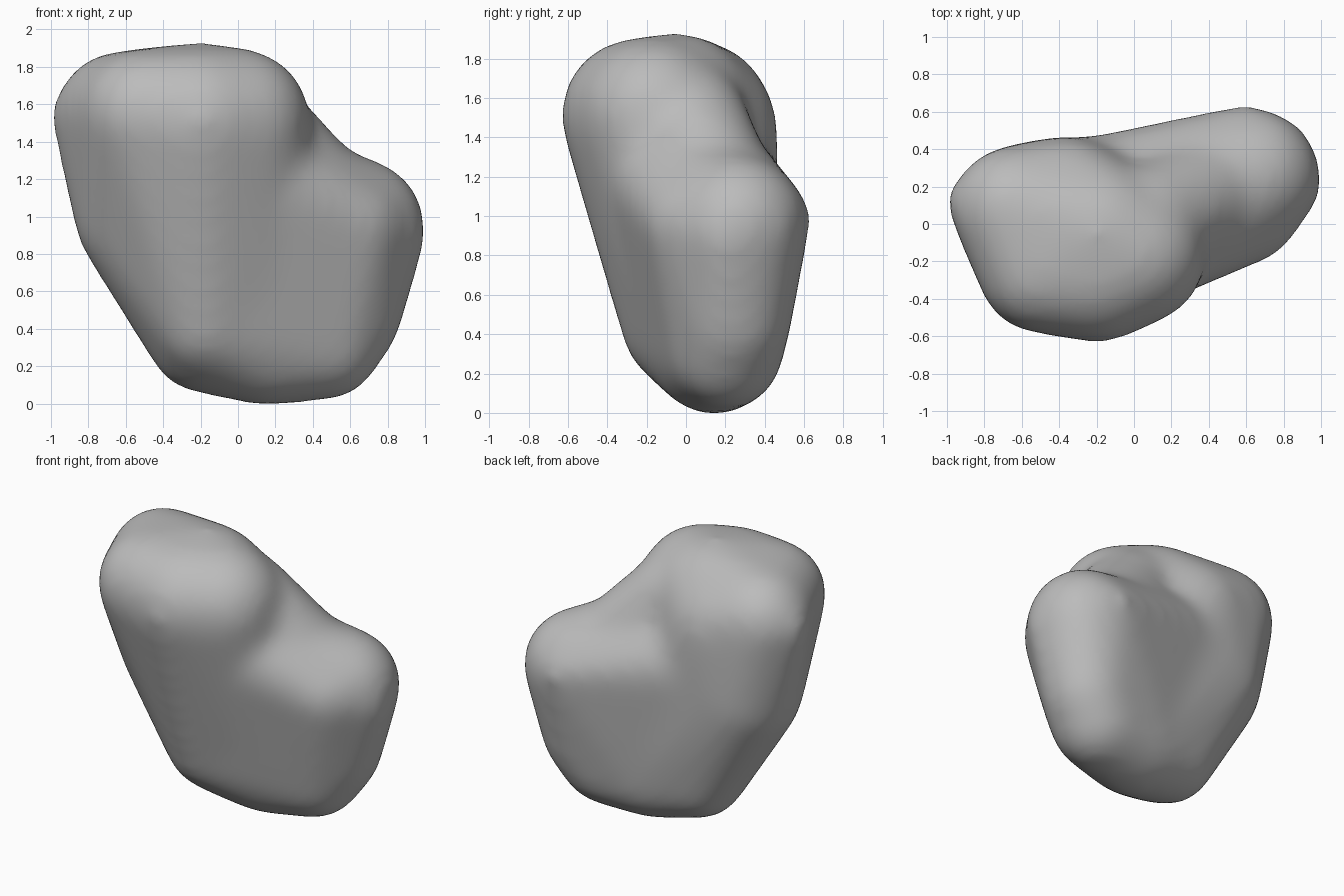
import bpy
import bmesh
from mathutils import Vector

old = bpy.data.objects.get("Cube")
if old:
    bpy.data.objects.remove(old, do_unlink=True)

# Stone colour
stone = bpy.data.materials.new("stone_grey")
stone.use_nodes = True
grey = (0.5, 0.5, 0.5, 1.0)
stone.diffuse_color = grey
shader = stone.node_tree.nodes["Principled BSDF"]
shader.inputs["Base Color"].default_value = grey
shader.inputs["Roughness"].default_value = 0.9

# Extra radius that the softening wears away again
ALLOWANCE = 0.02

# Rounded base shared by both masses: x, y, z, radius
base = [
    (-0.20, 0.11, 0.33, 0.26),
    (-0.17, -0.03, 0.43, 0.28),
    (0.14, 0.14, 0.30, 0.30),
]

# Tall mass leaning to the front
upper_mass = base + [
    (-0.64, 0.08, 1.54, 0.32),
    (-0.90, 0.13, 1.55, 0.09),
    (-0.50, -0.25, 1.55, 0.32),
    (-0.20, -0.25, 1.51, 0.37),
    (0.00, -0.16, 1.51, 0.37),
    (-0.20, -0.05, 1.53, 0.38),
    (-0.38, 0.07, 1.44, 0.38),
    (-0.50, 0.07, 1.00, 0.36),
]

# Lower shoulder reaching to the back
side_mass = base + [
    (0.47, 0.20, 0.31, 0.28),
    (0.58, 0.24, 0.47, 0.28),
    (0.64, 0.26, 0.95, 0.34),
    (0.60, 0.49, 0.99, 0.13),
    (0.87, 0.20, 0.90, 0.12),
    (0.62, 0.05, 0.95, 0.24),
    (-0.20, 0.10, 1.13, 0.35),
    (0.20, -0.03, 1.13, 0.33),
]

# Sloping saddle that joins the two tops
saddle = [(0.05, 0.00, 1.47, 0.30), (0.42, 0.16, 1.08, 0.30)]


def hull_over(bm, balls):
    """Add a convex skin wrapped around a group of balls."""
    points = []
    for x, y, z, r in balls:
        tmp = bmesh.new()
        bmesh.ops.create_icosphere(tmp, subdivisions=3, radius=r + ALLOWANCE)
        points += [v.co + Vector((x, y, z)) for v in tmp.verts]
        tmp.free()
    verts = [bm.verts.new(p) for p in points]
    bmesh.ops.convex_hull(bm, input=verts)
    loose = [v for v in bm.verts if not v.link_faces]
    bmesh.ops.delete(bm, geom=loose, context="VERTS")


bm = bmesh.new()
for mass in (upper_mass, side_mass, saddle):
    hull_over(bm, mass)
bmesh.ops.recalc_face_normals(bm, faces=bm.faces)
mesh = bpy.data.meshes.new("boulder")
bm.to_mesh(mesh)
bm.free()
boulder = bpy.data.objects.new("boulder", mesh)
bpy.context.collection.objects.link(boulder)

# Fuse the masses and soften the valleys between them
fuse = boulder.modifiers.new("fuse", "REMESH")
fuse.mode = "VOXEL"
fuse.voxel_size = 0.035
soften = boulder.modifiers.new("soften", "SMOOTH")
soften.factor = 0.5
soften.iterations = 36
bpy.context.view_layer.objects.active = boulder
boulder.select_set(True)
for name in ("fuse", "soften"):
    bpy.ops.object.modifier_apply(modifier=name)

# Stand it on the ground, smooth and in one colour
mesh = boulder.data
ground = min(v.co.z for v in mesh.vertices)
for v in mesh.vertices:
    v.co.z -= ground
mesh.materials.clear()
mesh.materials.append(stone)
for p in mesh.polygons:
    p.material_index = 0
    p.use_smooth = True
